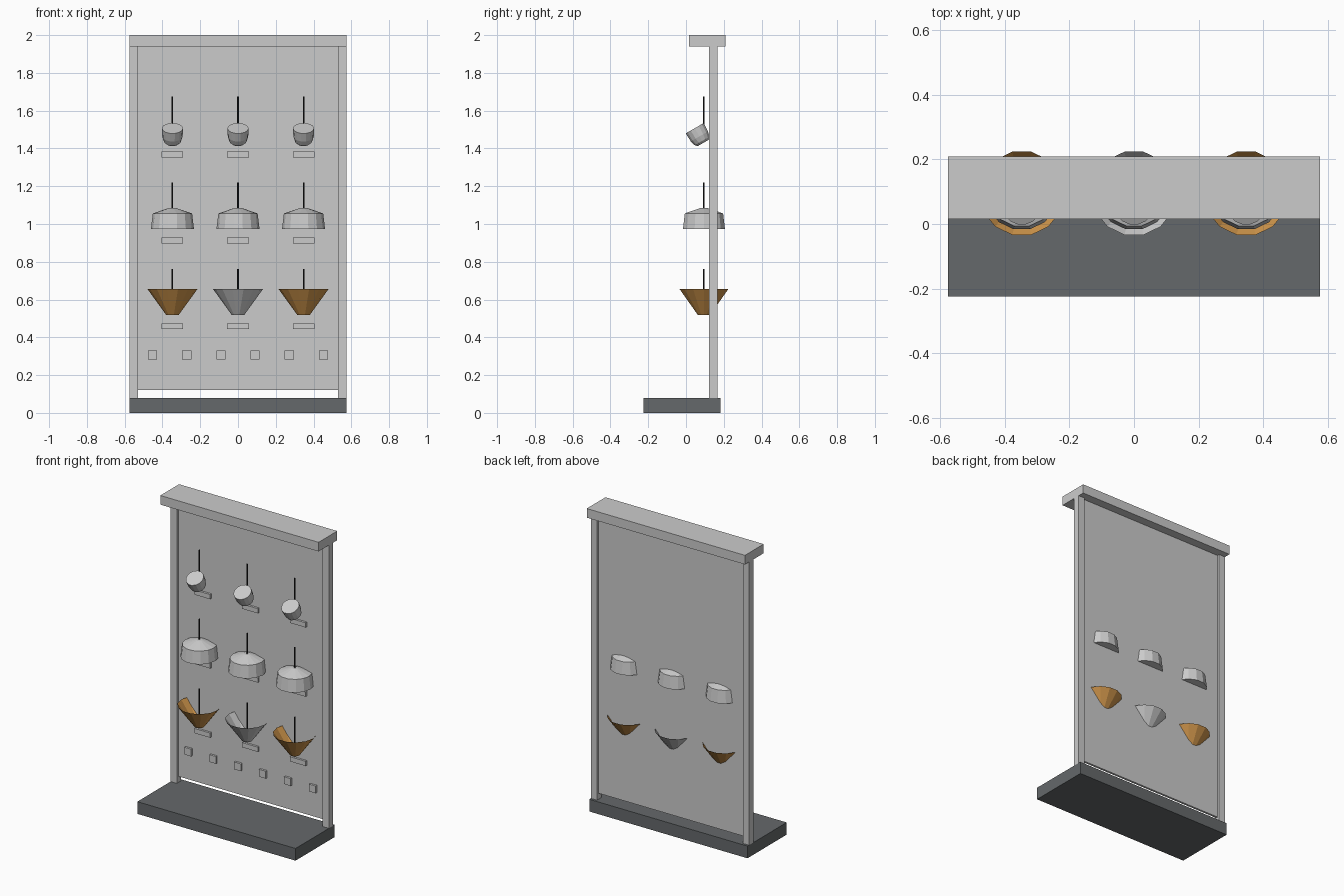
import bpy, math

if "Cube" in bpy.data.objects:
    bpy.data.objects.remove(bpy.data.objects["Cube"])

def material(name, rgb):
    m = bpy.data.materials.new(name)
    m.diffuse_color = (*rgb, 1)
    m.use_nodes = True
    m.node_tree.nodes["Principled BSDF"].inputs["Base Color"].default_value = m.diffuse_color
    return m

DARK = material("dark_grey", (0.13, 0.14, 0.145))
COPPER = material("copper", (0.62, 0.30, 0.07))
BLACK = material("black", (0.015, 0.015, 0.015))

def add_mesh(name, verts, faces, mat=None):
    me = bpy.data.meshes.new(name)
    me.from_pydata(verts, [], faces)
    me.update()
    ob = bpy.data.objects.new(name, me)
    bpy.context.collection.objects.link(ob)
    if mat:
        me.materials.append(mat)
    return ob

def box(name, x, y, z, mat=None):
    """Box from (min, max) pairs."""
    v = [(a, b, c) for c in z for a, b in
         ((x[0], y[0]), (x[1], y[0]), (x[1], y[1]), (x[0], y[1]))]
    f = [(3, 2, 1, 0), (4, 5, 6, 7)] + [(i, (i + 1) % 4, (i + 1) % 4 + 4, i + 4) for i in range(4)]
    return add_mesh(name, v, f, mat)

def lathe(name, profile, loc, mat=None, n=14, tilt=0, cap_top=True):
    """Spin an (r, z) profile, listed bottom to top."""
    v = [(r * math.cos(2 * math.pi * i / n), r * math.sin(2 * math.pi * i / n), z)
         for r, z in profile for i in range(n)]
    f = [(k * n + i, k * n + (i + 1) % n, (k + 1) * n + (i + 1) % n, (k + 1) * n + i)
         for k in range(len(profile) - 1) for i in range(n)]
    f.append(tuple(reversed(range(n))))
    if cap_top:
        f.append(tuple(range(len(v) - n, len(v))))
    ob = add_mesh(name, v, f, mat)
    ob.location = loc
    ob.rotation_euler.x = tilt
    return ob

# Stand: base, posts, header and back panel
box("base", (-0.575, 0.575), (-0.224, 0.183), (0, 0.08), DARK)
box("header", (-0.575, 0.575), (0.015, 0.209), (1.94, 2.0))
for side, x in (("left", (-0.575, -0.53)), ("right", (0.53, 0.575))):
    box(side + "_post", x, (0.122, 0.167), (0.08, 1.94))
box("back_panel", (-0.53, 0.53), (0.138, 0.152), (0.12, 1.94))

# Three columns of lamps with cords and label plates
CY = 0.095
for i, x in enumerate((-0.347, 0, 0.347)):
    lathe(f"spot_shade_{i}", [(0.034, -0.09), (0.046, -0.078), (0.054, -0.05), (0.056, 0)],
          (x, 0.046, 1.507), tilt=math.radians(30))
    lathe(f"drum_shade_{i}", [(0.114, 0.973), (0.104, 1.056), (0.018, 1.085)], (x, CY, 0))
    lathe(f"cone_shade_{i}", [(0.032, 0.517), (0.132, 0.655)], (x, CY, 0),
          None if i == 1 else COPPER, cap_top=False)
    for row, (z0, z1) in enumerate(((0.517, 0.762), (1.08, 1.22), (1.52, 1.674))):
        lathe(f"cord_{row}_{i}", [(0.004, z0), (0.004, z1)], (x, CY, 0), BLACK, n=8)
    for row, z in enumerate((0.443, 0.898, 1.353)):
        box(f"label_{row}_{i}", (x - 0.057, x + 0.057), (0.124, 0.14), (z, z + 0.031))

# Row of six small switches
for i in range(6):
    x = (i - 2.5) * 0.181
    box(f"switch_{i}", (x - 0.024, x + 0.024), (0.124, 0.14), (0.283, 0.331))
